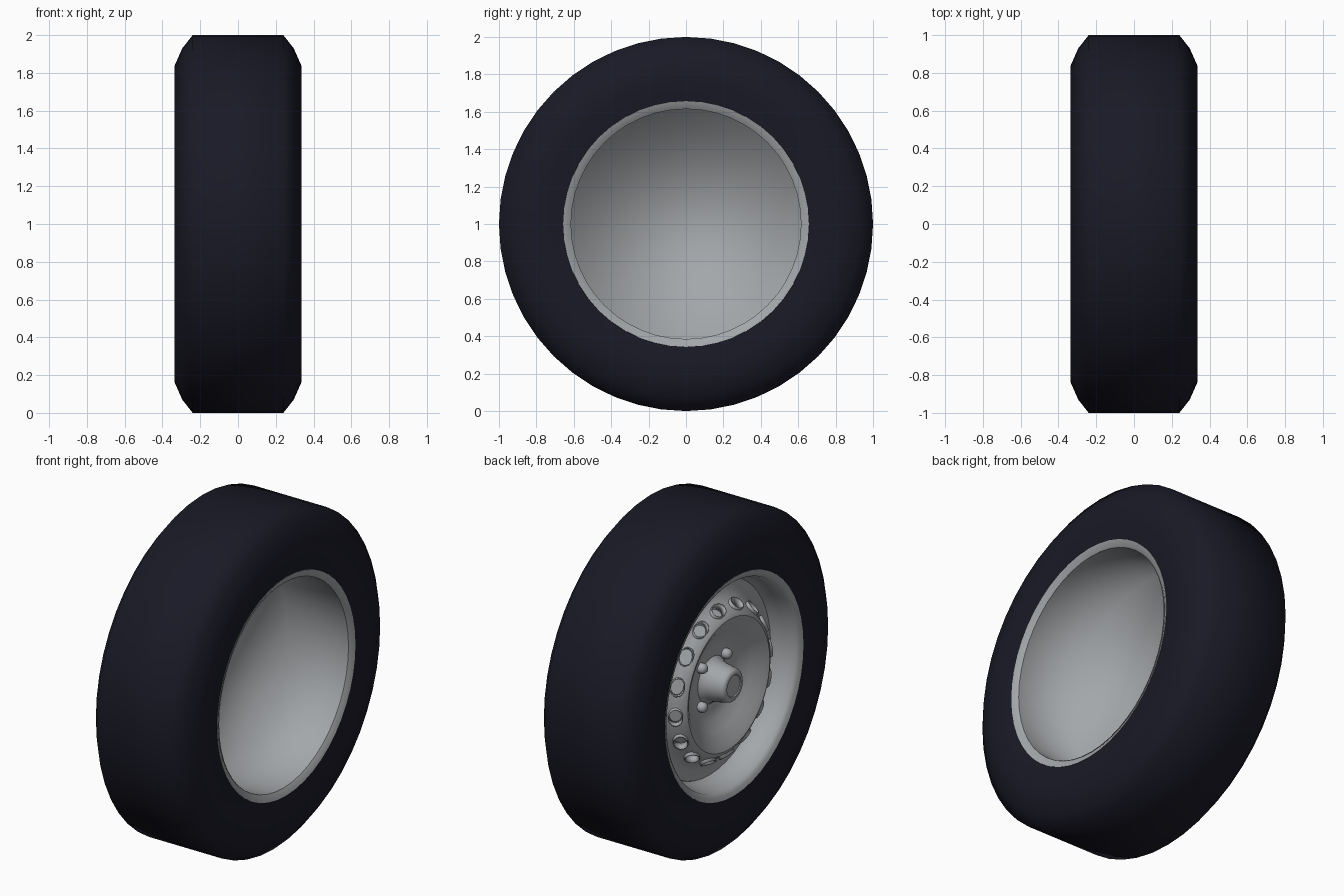
import bpy, bmesh, math
from mathutils import Matrix, Vector

if "Cube" in bpy.data.objects:
    bpy.data.objects.remove(bpy.data.objects["Cube"])

SEGMENTS = 48
AXLE = 1.0       # height of the wheel centre
SLOTS = 16


def material(name, rgb, rough):
    m = bpy.data.materials.new(name)
    m.use_nodes = True
    m.diffuse_color = (*rgb, 1)
    bsdf = m.node_tree.nodes["Principled BSDF"]
    bsdf.inputs["Base Color"].default_value = (*rgb, 1)
    bsdf.inputs["Roughness"].default_value = rough
    return m


rubber = material("dark rubber", (0.01, 0.01, 0.02), 0.8)
steel = material("grey steel", (0.37, 0.385, 0.4), 0.5)


def finish(name, bm, mat, angle=None):
    bmesh.ops.recalc_face_normals(bm, faces=bm.faces)
    mesh = bpy.data.meshes.new(name)
    bm.to_mesh(mesh)
    bm.free()
    mesh.materials.append(mat)
    obj = bpy.data.objects.new(name, mesh)
    bpy.context.collection.objects.link(obj)
    smooth(obj, angle)
    return obj


def smooth(obj, angle):
    bpy.ops.object.select_all(action='DESELECT')
    obj.select_set(True)
    bpy.context.view_layer.objects.active = obj
    if angle is None:
        bpy.ops.object.shade_smooth()
    else:
        bpy.ops.object.shade_smooth_by_angle(angle=math.radians(angle))


def lathe(name, profile, mat, angle=None, caps=(), n=SEGMENTS, centre=(0, 0)):
    """Spin (x, radius) points about the axle; caps lists the ends to fill."""
    bm = bmesh.new()
    rings = []
    for x, r in profile:
        turns = [2 * math.pi * i / n for i in range(n)]
        rings.append([bm.verts.new((x, centre[0] + r * math.cos(a),
                                    AXLE + centre[1] + r * math.sin(a))) for a in turns])
    for a, b in zip(rings, rings[1:]):
        for i in range(n):
            j = (i + 1) % n
            bm.faces.new((a[i], a[j], b[j], b[i]))
    for end in caps:
        bm.faces.new(rings[end])
    return finish(name, bm, mat, angle)


# Tyre: flat tread, rounded shoulders, sidewalls running in to the rim
half = [(0.24, 1.0), (0.295, 0.93), (0.335, 0.84), (0.333, 0.75), (0.319, 0.65)]
lathe("tyre", [(-x, r) for x, r in reversed(half)] + half, rubber)

# Rim: closed deep barrel on the plain side, bevelled lips, shallow well on the face side
lathe("rim_inner", [(-0.1, 0.615), (0.305, 0.615)], steel, caps=[0])
lip = [(0.29, 0.662), (0.322, 0.657), (0.314, 0.635), (0.3, 0.615)]
lathe("inner_lip", lip, steel, 50)
lathe("outer_lip", [(-x, r) for x, r in lip] + [(-0.23, 0.602), (-0.17, 0.59), (-0.14, 0.56)], steel, 50)

# Wheel disc: slotted outer slope, rounded crown, then a bowl falling to the hub
disc = lathe("wheel_disc", [(-0.12, 0.6), (-0.16, 0.575), (-0.167, 0.52), (-0.19, 0.478),
                            (-0.235, 0.442), (-0.272, 0.415), (-0.285, 0.39), (-0.272, 0.36),
                            (-0.225, 0.29), (-0.19, 0.23), (-0.175, 0.18), (-0.175, 0.1)],
             steel, 50, caps=[0, -1])


# Vent slots: oval pockets cut in the slope, each with a thin raised sleeve
def slot_matrix(i):
    turn = Matrix.Rotation(2 * math.pi * i / SLOTS - math.radians(5), 4, 'X')
    tilt = Matrix.Rotation(math.radians(54), 4, 'Y')
    return Matrix.Translation((0, 0, AXLE)) @ turn @ Matrix.Translation((-0.237, 0, 0.44)) @ tilt


def ovals(bm, scale, x0, x1, filled):
    n = 16
    for s in range(SLOTS):
        m = slot_matrix(s)
        rings = []
        for x in (x0, x1):
            ring = []
            for i in range(n):
                a = 2 * math.pi * i / n
                ring.append(bm.verts.new(m @ Vector((x, 0.05 * scale * math.cos(a),
                                                     0.038 * scale * math.sin(a)))))
            rings.append(ring)
        for i in range(n):
            j = (i + 1) % n
            bm.faces.new((rings[0][i], rings[0][j], rings[1][j], rings[1][i]))
        if filled:
            bm.faces.new(rings[0])
            bm.faces.new(rings[1])


bm = bmesh.new()
ovals(bm, 1.0, -0.05, 0.035, True)
cutter = finish("slot_cutter", bm, steel)
cut = disc.modifiers.new("slots", 'BOOLEAN')
cut.object = cutter
cut.solver = 'EXACT'
bpy.context.view_layer.objects.active = disc
bpy.ops.object.modifier_apply(modifier="slots")
bpy.data.objects.remove(cutter)
smooth(disc, 40)

bm = bmesh.new()
ovals(bm, 1.02, -0.016, 0.03, False)
sleeves = finish("slot_sleeves", bm, steel, 40)
wall = sleeves.modifiers.new("wall", 'SOLIDIFY')
wall.thickness = 0.006
wall.offset = 0

# Hub with a flared foot and a shallow recessed end
lathe("hub", [(-0.165, 0.15), (-0.18, 0.132), (-0.21, 0.115), (-0.29, 0.1), (-0.31, 0.095),
              (-0.32, 0.083), (-0.32, 0.066), (-0.315, 0.062)], steel, 50, caps=[0, -1], n=32)

# Four domed wheel nuts
for k in range(4):
    a = math.pi / 4 + k * math.pi / 2
    lathe("wheel_nut", [(-0.16, 0.03), (-0.2, 0.03), (-0.213, 0.022), (-0.219, 0.01)],
          steel, 50, caps=[0, -1], n=16, centre=(0.165 * math.cos(a), 0.165 * math.sin(a)))
